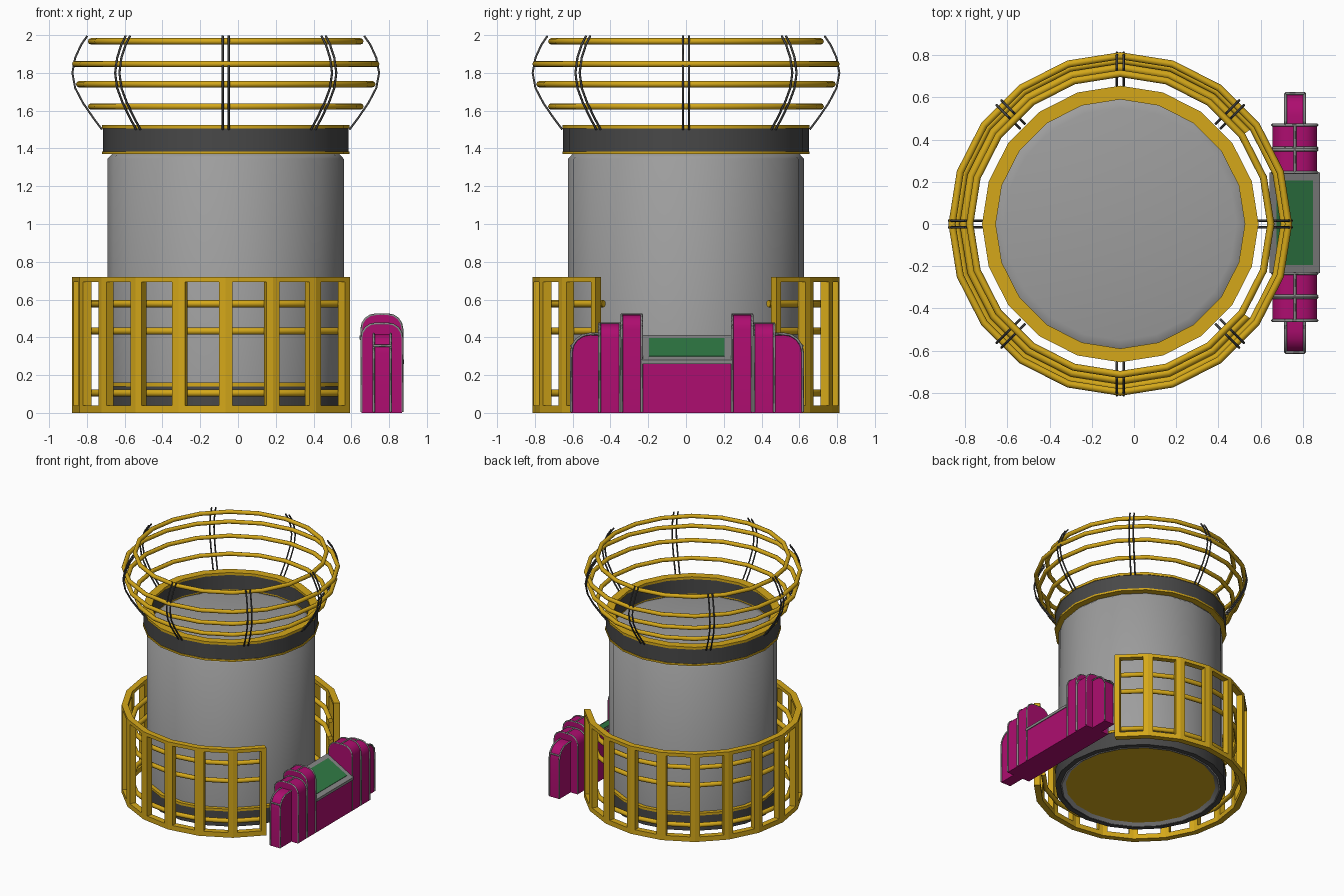
import bpy, bmesh, math
from mathutils import Vector

if "Cube" in bpy.data.objects:
    bpy.data.objects.remove(bpy.data.objects["Cube"])

CX, N = -0.065, 20          # axis of the drum, side count
STEP = 360 / N


def material(name, rgb):
    m = bpy.data.materials.new(name)
    m.diffuse_color = (*rgb, 1)
    m.use_nodes = True
    m.node_tree.nodes["Principled BSDF"].inputs["Base Color"].default_value = m.diffuse_color
    return m


GOLD = material("gold", (0.66, 0.39, 0.01))
DARK = material("charcoal", (0.065, 0.065, 0.065))
PINK = material("magenta", (0.42, 0.004, 0.16))
GREEN = material("green", (0.03, 0.2, 0.06))
GREY = material("grey", (0.34, 0.34, 0.34))
TRIM = material("trim_grey", (0.25, 0.25, 0.25))


def finish(bm, name, mat, smooth=None):
    bmesh.ops.remove_doubles(bm, verts=bm.verts, dist=1e-5)
    bmesh.ops.recalc_face_normals(bm, faces=bm.faces)
    me = bpy.data.meshes.new(name)
    bm.to_mesh(me)
    bm.free()
    me.materials.append(mat)
    ob = bpy.data.objects.new(name, me)
    bpy.context.collection.objects.link(ob)
    if smooth:
        bpy.ops.object.select_all(action='DESELECT')
        bpy.context.view_layer.objects.active = ob
        ob.select_set(True)
        bpy.ops.object.shade_smooth_by_angle(angle=math.radians(smooth))
    return ob


def sweep(bm, section, angles, full=False, closed=True):
    """Revolve an (r, z) section along a 20-sided polygon."""
    rows = []
    for a in angles:
        k = math.cos(math.radians(STEP / 2)) / math.cos(math.radians(a % STEP - STEP / 2))
        t = math.radians(a)
        rows.append([bm.verts.new((CX + r * k * math.cos(t), r * k * math.sin(t), z))
                     for r, z in section])
    n = len(section)
    for i in range(len(rows) if full else len(rows) - 1):
        p, q = rows[i], rows[(i + 1) % len(rows)]
        for j in range(n if closed else n - 1):
            k = (j + 1) % n
            bm.faces.new((p[j], p[k], q[k], q[j]))
    if not full:
        bm.faces.new(rows[0])
        bm.faces.new(rows[-1])


FULL = [i * STEP for i in range(N)]
FENCE = [i * STEP for i in range(2, N - 1)]


def rect(r0, r1, z0, z1):
    return [(r0, z0), (r1, z0), (r1, z1), (r0, z1)]


def disc(r, z, rad=0.017):
    return [(r + rad * math.cos(i * math.pi / 4), z + rad * math.sin(i * math.pi / 4)) for i in range(8)]


def ring(name, section, mat, smooth=30, closed=True):
    bm = bmesh.new()
    sweep(bm, section, FULL, True, closed)
    return finish(bm, name, mat, smooth)


# drum body, base plate, dark bands with gold edging
ring("drum", [(0.57, 0.03), (0.6, 0.012), (0.625, 0.03), (0.625, 1.345), (0.6, 1.372), (0.55, 1.385), (0, 1.385)],
     GREY, 50, False)
ring("base_plate", [(0, 0.03), (0.58, 0.03)], GOLD, None, False)
ring("lower_band", rect(0.61, 0.65, 0.015, 0.14), DARK)
ring("lower_band_edge", rect(0.61, 0.655, 0.14, 0.16), GOLD)
ring("upper_band", rect(0.595, 0.65, 1.385, 1.508), DARK)
ring("upper_band_bottom_edge", rect(0.6, 0.655, 1.37, 1.385), GOLD)
ring("upper_band_top_edge", rect(0.59, 0.655, 1.505, 1.525), GOLD)

# flared cage: hoops
for i, (r, z) in enumerate([(0.713, 1.622), (0.776, 1.74), (0.797, 1.847), (0.713, 1.967)]):
    ring(f"cage_hoop_{i + 1}", disc(r, z), GOLD, 50)

# guard fence: flat rails, posts, round rails
bm = bmesh.new()
for z0, z1 in ((0, 0.04), (0.692, 0.72)):
    sweep(bm, rect(0.765, 0.813, z0, z1), FENCE)
for a in FENCE:
    w = 2.6
    angles = [b for b in (a - w, a, a + w) if FENCE[0] <= b <= FENCE[-1]]
    sweep(bm, rect(0.765, 0.813, 0.04, 0.692), angles)
finish(bm, "fence_frame", GOLD)
bm = bmesh.new()
for z in (0.105, 0.433, 0.578):
    sweep(bm, disc(0.742, z, 0.019), FENCE)
finish(bm, "fence_round_rails", GOLD, 50)


def wires(name, paths, depth, mat, res=0):
    """Thin bars along point paths, converted to one mesh."""
    cu = bpy.data.curves.new(name, 'CURVE')
    cu.dimensions = '3D'
    cu.bevel_depth, cu.bevel_resolution, cu.use_fill_caps = depth, res, True
    for path in paths:
        s = cu.splines.new('POLY')
        s.points.add(len(path) - 1)
        for p, co in zip(s.points, path):
            p.co = (*co, 1)
    tmp = bpy.data.objects.new(name + "_curve", cu)
    bpy.context.collection.objects.link(tmp)
    me = bpy.data.meshes.new_from_object(tmp.evaluated_get(bpy.context.evaluated_depsgraph_get()))
    bpy.data.objects.remove(tmp)
    me.materials.clear()
    me.materials.append(mat)
    ob = bpy.data.objects.new(name, me)
    bpy.context.collection.objects.link(ob)


# flared cage: eight pairs of uprights
bow = [(0.655, 1.5), (0.7, 1.56), (0.755, 1.64), (0.797, 1.72), (0.812, 1.8),
       (0.797, 1.88), (0.765, 1.95), (0.733, 1.996)]
paths = []
for i in range(8):
    c, s = math.cos(i * math.pi / 4), math.sin(i * math.pi / 4)
    for o in (-0.016, 0.016):
        paths.append([(CX + r * c - o * s, r * s + o * c, z) for r, z in bow])
wires("cage_uprights", paths, 0.006, DARK, 1)


def prism(name, pts, axis, lo, hi, mat):
    """Extrude a 2D (u, z) outline along x or y."""
    bm = bmesh.new()
    place = (lambda u, z, d: (d, u, z)) if axis == 'x' else (lambda u, z, d: (u, d, z))
    a, b = ([bm.verts.new(place(u, z, d)) for u, z in pts] for d in (lo, hi))
    bm.faces.new(a)
    bm.faces.new(b)
    for i in range(len(pts)):
        j = (i + 1) % len(pts)
        bm.faces.new((a[i], a[j], b[j], b[i]))
    return finish(bm, name, mat, 35)


def corner(cx, cz, rad, a0, a1):
    return [(cx + rad * math.cos(math.radians(a0 + (a1 - a0) * i / 4)),
             cz + rad * math.sin(math.radians(a0 + (a1 - a0) * i / 4))) for i in range(5)]


# console body with sloping screen
X0, X1, XM, YC = 0.655, 0.868, 0.762, 0.005
prism("console_body", [(X0, 0), (X1, 0), (X1, 0.272), (X0, 0.388)], 'y', YC - 0.24, YC + 0.24, PINK)


def slope(x0, x1, lo, hi):
    f = lambda x: 0.41 - 0.553 * (x - 0.645)
    return [(x0, f(x0) + lo), (x1, f(x1) + lo), (x1, f(x1) + hi), (x0, f(x0) + hi)]


prism("screen_frame", slope(0.643, 0.88, -0.022, 0), 'y', YC - 0.238, YC + 0.238, TRIM)
prism("screen", slope(0.675, 0.848, -0.01, 0.003), 'y', YC - 0.2, YC + 0.2, GREEN)

# stepped, round-topped console towers with grey trim, mirrored to both ends
trims = []
for side, sy in (("left", -1), ("right", 1)):
    Y = lambda y: YC + sy * y
    for label, y0, y1, top in (("tall", 0.235, 0.35, 0.52), ("middle", 0.35, 0.467, 0.472)):
        r = 0.075
        arch = ([(X1, 0)] + corner(X1 - r, top - r, r, 0, 90)
                + corner(X0 + r, top - r, r, 90, 180) + [(X0, 0)])
        prism(f"{side}_{label}_tower", arch, 'y', Y(y0), Y(y1), PINK)
        for y in (y0 + 0.004, y1 - 0.004):
            trims.append([(x, Y(y), max(z, 0.006)) for x, z in arch])
        trims.append([(XM, Y(y0), top), (XM, Y(y1), top)])
    r, y1, top = 0.1, 0.613, 0.418
    end = [(Y(0.46), 0), (Y(y1), 0)] + [(Y(u), z) for u, z in corner(y1 - r, top - r, r, 0, 90)] + [(Y(0.46), top)]
    xa, xb = 0.718, 0.808
    prism(f"{side}_end_tower", end, 'x', xa, xb, PINK)
    for x in (xa, xb):
        trims.append([(x, y, max(z, 0.006)) for y, z in end[1:]])
    trims.append([(xa, Y(y1), 0.355), (xb, Y(y1), 0.355)])
trims.append([(X1, YC - 0.235, 0.275), (X1, YC + 0.235, 0.275)])
wires("console_trim", trims, 0.007, TRIM)
